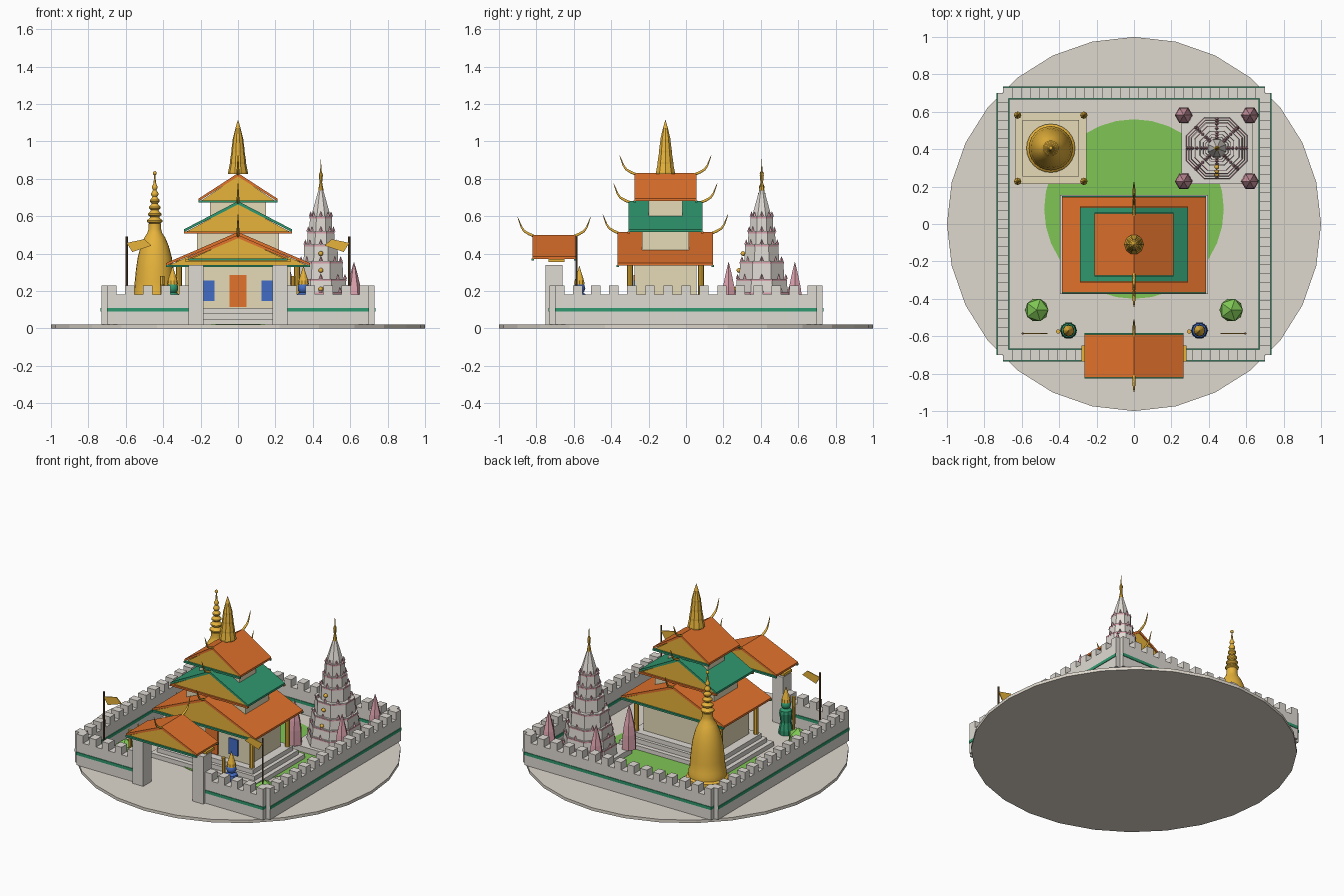
import bpy, bmesh, math
from mathutils import Matrix

if "Cube" in bpy.data.objects:
    bpy.data.objects.remove(bpy.data.objects["Cube"])


def material(name, r, g, b):
    m = bpy.data.materials.new(name)
    m.diffuse_color = (r, g, b, 1)
    m.use_nodes = True
    m.node_tree.nodes["Principled BSDF"].inputs["Base Color"].default_value = (r, g, b, 1)
    return m


SAND = material("pale sand", .74, .69, .61)
STONE = material("pale stone", .74, .70, .65)
CREAM = material("cream plaster", .79, .71, .48)
GOLD = material("gold", .81, .46, .045)
ORANGE = material("orange tile", .76, .17, .025)
GREEN = material("temple green", .03, .32, .16)
BLUE = material("royal blue", .055, .15, .56)
PINK = material("dusty pink", .72, .36, .42)
LAWN = material("leaf green", .21, .56, .09)
BROWN = material("dark wood", .13, .075, .03)


def finish(name, bm, mat, smooth=False):
    bmesh.ops.recalc_face_normals(bm, faces=bm.faces)
    me = bpy.data.meshes.new(name)
    bm.to_mesh(me)
    bm.free()
    me.materials.append(mat)
    ob = bpy.data.objects.new(name, me)
    bpy.context.collection.objects.link(ob)
    if smooth:
        bpy.ops.object.select_all(action='DESELECT')
        ob.select_set(True)
        bpy.context.view_layer.objects.active = ob
        bpy.ops.object.shade_smooth_by_angle(angle=math.radians(35))


def add_box(bm, x, y, z):
    size = Matrix.Diagonal((x[1] - x[0], y[1] - y[0], z[1] - z[0], 1))
    mid = Matrix.Translation((sum(x) / 2, sum(y) / 2, sum(z) / 2))
    bmesh.ops.create_cube(bm, size=1, matrix=mid @ size)


def box(name, x, y, z, mat):
    bm = bmesh.new()
    add_box(bm, x, y, z)
    finish(name, bm, mat)


def lathe(name, profile, sides, mat, at, turn=0, smooth=False):
    """Closed turned solid from (radius, height) pairs."""
    bm = bmesh.new()
    rings = []
    for r, z in profile:
        r = max(r, .0005)
        angles = [2 * math.pi * (i + turn) / sides for i in range(sides)]
        rings.append([bm.verts.new((at[0] + r * math.cos(a), at[1] + r * math.sin(a), z)) for a in angles])
    for lo, hi in zip(rings, rings[1:]):
        for i in range(sides):
            j = (i + 1) % sides
            bm.faces.new((lo[i], lo[j], hi[j], hi[i]))
    bm.faces.new(rings[0][::-1])
    bm.faces.new(rings[-1])
    finish(name, bm, mat, smooth)


def extrude_xz(name, pts, y0, y1, mat):
    bm = bmesh.new()
    face = bm.faces.new([bm.verts.new((x, y0, z)) for x, z in pts])
    new = bmesh.ops.extrude_face_region(bm, geom=[face])["geom"]
    bmesh.ops.translate(bm, vec=(0, y1 - y0, 0), verts=[v for v in new if isinstance(v, bmesh.types.BMVert)])
    finish(name, bm, mat)


def ball(name, at, r, mat, level=2, smooth=True):
    bm = bmesh.new()
    bmesh.ops.create_icosphere(bm, subdivisions=level, radius=r, matrix=Matrix.Translation(at))
    finish(name, bm, mat, smooth)


def horn(name, y, z, way):
    cu = bpy.data.curves.new(name, 'CURVE')
    cu.dimensions = '3D'
    cu.bevel_depth = .008
    cu.bevel_resolution = 1
    cu.use_fill_caps = True
    sp = cu.splines.new('POLY')
    path = [(-.01, -.008, 1), (.02, .005, 1), (.045, .02, .85), (.06, .042, .65), (.07, .068, .45), (.08, .095, .15)]
    sp.points.add(len(path) - 1)
    for p, (dy, dz, r) in zip(sp.points, path):
        p.co = (0, y + way * dy, z + dz, 1)
        p.radius = r
    tmp = bpy.data.objects.new(name, cu)
    bpy.context.collection.objects.link(tmp)
    dg = bpy.context.evaluated_depsgraph_get()
    me = bpy.data.meshes.new_from_object(tmp.evaluated_get(dg))
    bpy.data.objects.remove(tmp)
    me.materials.clear()
    me.materials.append(GOLD)
    bpy.context.collection.objects.link(bpy.data.objects.new(name, me))


def roof(name, cy, hx, hy, z0, z1, tile, trim):
    t = .014
    shell = [(-hx, z0 + t), (0, z1), (hx, z0 + t), (hx, z0), (0, z1 - t - .004), (-hx, z0)]
    extrude_xz(name + "_tiles", shell, cy - hy, cy + hy, tile)
    extrude_xz(name + "_gable", [(-hx + .01, z0), (0, z1 - t), (hx - .01, z0)], cy - hy + .006, cy + hy - .006, GOLD)
    for way, end in ((-1, "front"), (1, "back")):
        edge = cy + way * hy
        box(f"{name}_{end}_trim", (-hx, hx), sorted((edge - way * .008, edge + way * .006)), (z0 - .008, z0 + .004), trim)
        horn(f"{name}_{end}_horn", edge, z1, way)


# Ground disc and lawn
lathe("ground_disc", [(1, 0), (1, .02)], 28, SAND, (0, 0))
lathe("lawn", [(.48, .015), (.48, .0225)], 32, LAWN, (0, .08))


# Crenellated walls with green stripe
def wall(name, length, mid, along_x, side):
    a, b = mid - length / 2, mid + length / 2

    def put(bm, lo, hi, half, z):
        across = (side * .7 - half, side * .7 + half)
        add_box(bm, *(((lo, hi), across) if along_x else (across, (lo, hi))), z)
    bm = bmesh.new()
    put(bm, a, b, .03, (.02, .18))
    n = round(length / .1)
    step = (length - .05) / n
    for i in range(n + 1):
        put(bm, a + i * step, a + i * step + .05, .03, (.18, .23))
    finish(name, bm, STONE)
    bm = bmesh.new()
    put(bm, a, b, .034, (.09, .11))
    finish(name + "_stripe", bm, GREEN)


wall("back_wall", 1.4, 0, True, 1)
for s, side in ((1, "left"), (-1, "right")):
    wall(side + "_wall", 1.4, 0, False, s)
    wall(side + "_front_wall", .435, s * .4825, True, -1)
    box(side + "_gate_pillar", sorted((s * .185, s * .265)), (-.75, -.66), (.02, .34), STONE)

# Gatehouse roof
box("gate_beam", (-.28, .28), (-.735, -.65), (.355, .372), GOLD)
roof("gate_roof", -.705, .265, .115, .37, .5, ORANGE, GREEN)

# Temple hall: stepped plinth, walls, columns, door and windows
CY = -.11
for i, (hx, hy) in enumerate(((.395, .265), (.365, .235), (.34, .215))):
    box(f"plinth_step_{i + 1}", (-hx, hx), (CY - hy, CY + hy), (.02 + .03 * i, .05 + .03 * i), STONE)
box("hall_walls", (-.28, .28), (CY - .165, CY + .165), (.11, .335), CREAM)
box("door", (-.045, .045), (CY - .172, CY - .164), (.115, .285), ORANGE)
for s, side in ((1, "left"), (-1, "right")):
    box(side + "_window", sorted((s * .125, s * .195)), (CY - .172, CY - .164), (.145, .255), BLUE)
    for y, end in ((CY - .19, "front"), (CY + .19, "back")):
        lathe(f"{side}_{end}_column", [(.016, .11), (.016, .365)], 8, GOLD, (s * .315, y))
box("middle_storey", (-.22, .22), (CY - .125, CY + .125), (.36, .515), CREAM)
box("upper_storey", (-.15, .15), (CY - .09, CY + .09), (.55, .68), CREAM)
roof("lower_roof", CY, .385, .255, .335, .515, ORANGE, GREEN)
roof("middle_roof", CY, .29, .197, .515, .68, GREEN, ORANGE)
roof("upper_roof", CY, .21, .165, .68, .83, ORANGE, GREEN)
lathe("temple_spire", [(.053, .825), (.053, .835), (.044, .88), (.044, .89), (.036, .94), (.036, .95),
                       (.029, 1), (.029, 1.01), (.014, 1.07), (0, 1.115)], 10, GOLD, (0, CY))

# Golden bell stupa on a square base
SX, SY = -.445, .405
for i, h in enumerate((.19, .15)):
    box(f"stupa_base_{i + 1}", (SX - h, SX + h), (SY - h, SY + h), (.02 + .04 * i, .06 + .04 * i), CREAM)
lathe("stupa_bell", [(.13, .1), (.13, .13), (.118, .14), (.118, .17), (.111, .19), (.107, .25), (.1, .32), (.091, .38),
                     (.075, .44), (.056, .485), (.04, .51), (.034, .53), (.034, .56)], 24, GOLD, (SX, SY), smooth=True)
spire = []
for i in range(6):
    r, z = .042 - .0055 * i, .56 + .036 * i
    spire += [(r * .65, z), (r, z + .01), (r, z + .018), (r * .65, z + .028)]
lathe("stupa_rings", spire + [(.006, .78), (.003, .83)], 16, GOLD, (SX, SY), smooth=True)
ball("stupa_finial", (SX, SY, .83), .011, GOLD)

# Octagonal stone tower with stepped tiers, pink bands and pink leaf points on each ledge
TX, TY = .443, .405
box("tower_base", (TX - .19, TX + .19), (TY - .19, TY + .19), (.02, .06), STONE)
tiers = [(.178, .06), (.164, .13), (.15, .195), (.13, .265), (.1, .36), (.08, .45), (.066, .52), (.052, .6)]
for i, ((r, z), (upper, top)) in enumerate(zip(tiers, tiers[1:])):
    lathe(f"tower_tier_{i + 1}", [(r, z), (r * .96, top)], 8, STONE, (TX, TY), .5)
    lathe(f"tower_band_{i + 1}", [(r * .98, top - .012), (r * .98, top - .004)], 8, PINK, (TX, TY), .5)
    mid = (r + upper) / 2 * .92
    for k in range(8):
        a = k * math.pi / 4
        spot = (TX + mid * math.cos(a), TY + mid * math.sin(a))
        lathe(f"tower_leaf_{i + 1}_{k + 1}", [(.011, top - .002), (0, top + .025)], 4, PINK, spot, k / 2)
lathe("tower_cone", [(.054, .59), (.05, .62), (.02, .72), (.013, .74)], 8, STONE, (TX, TY), .5)
lathe("tower_finial", [(.012, .72), (.014, .74), (.007, .78), (.011, .82), (.004, .84), (0, .905)], 8, GOLD, (TX, TY))
for i, (y, z) in enumerate(((.265, .21), (.283, .31), (.305, .4))):
    ball(f"tower_bead_{i + 1}", (TX, y, z), .013, GOLD)

# Corner spirelets of both monuments
for sx in (-1, 1):
    for sy in (-1, 1):
        tag = ("right" if sx < 0 else "left") + ("_front" if sy < 0 else "_back")
        lathe("pink_spire_" + tag, [(.048, .06), (.044, .16), (.036, .22), (.014, .31), (0, .355)], 6, PINK,
              (TX + sx * .177, TY + sy * .177))
        lathe("gold_spire_" + tag, [(.02, .06), (.02, .1), (.012, .12), (0, .17)], 8, GOLD,
              (SX + sx * .177, SY + sy * .177))

# Guardians, bushes and banners flanking the gate
for s, side, colour in ((-1, "right", GREEN), (1, "left", BLUE)):
    gx, gy = s * .35, -.57
    lathe(side + "_guard_body", [(.045, .02), (.045, .05), (.034, .1), (.042, .16), (.038, .18), (.015, .195)],
          10, colour, (gx, gy))
    ball(side + "_guard_head", (gx, gy, .215), .032, colour)
    lathe(side + "_guard_crown", [(.03, .234), (.026, .255), (.018, .28), (.008, .31), (0, .335)], 10, GOLD, (gx, gy))
    lathe(side + "_guard_staff", [(.008, .02), (.012, .28)], 8, GOLD, (gx - .055, gy - .005))
    ball(side + "_bush", (s * .52, -.46, .075), .07, LAWN, 1, False)
    lathe(side + "_banner_pole", [(.006, .02), (.006, .49)], 8, BROWN, (s * .595, -.585))
    flag = [(.595, .457), (.5, .477), (.463, .442), (.565, .408)]
    extrude_xz(side + "_banner", [(s * x, z) for x, z in flag], -.588, -.582, GOLD)
